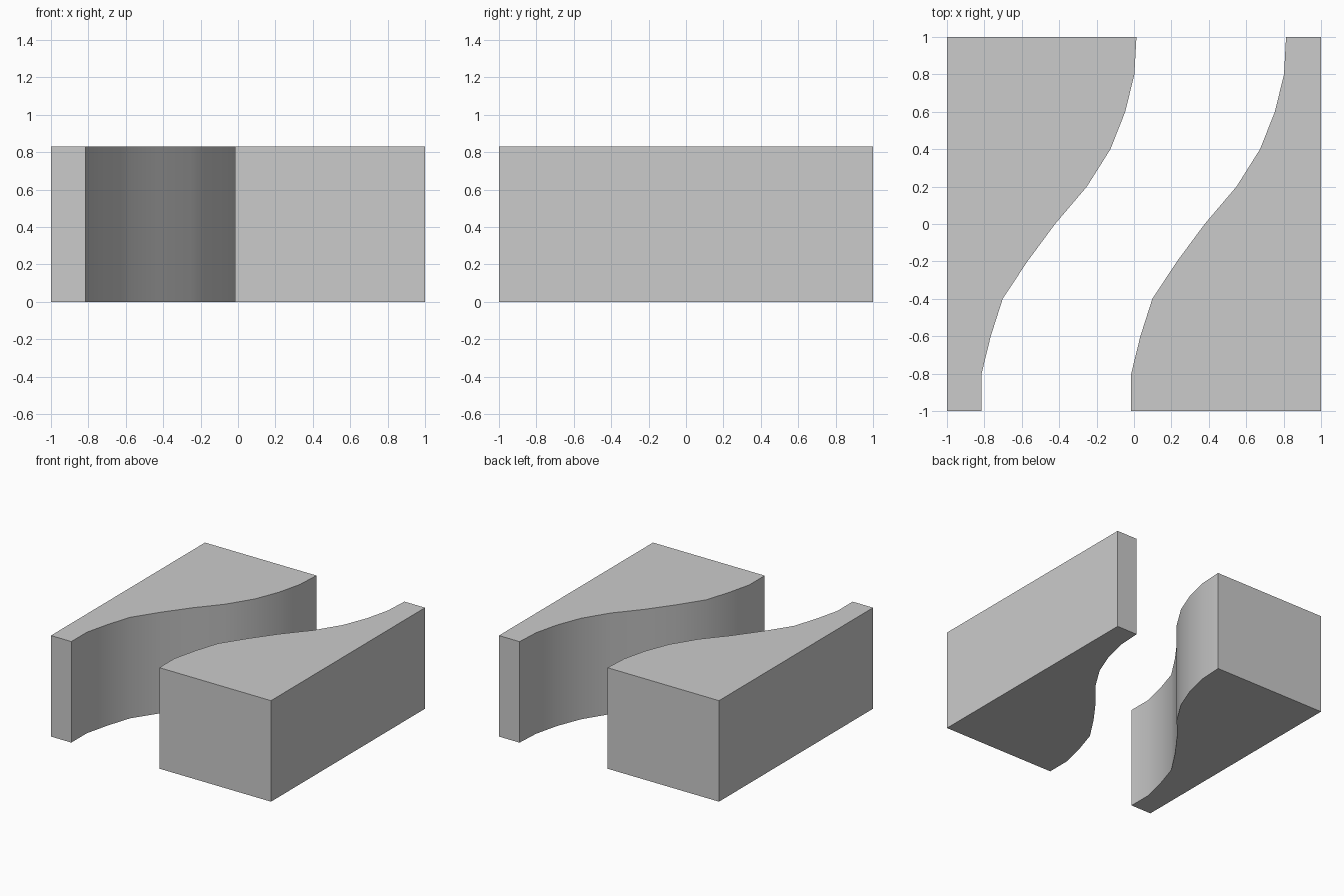
import bpy, bmesh, math

if "Cube" in bpy.data.objects:
    bpy.data.objects.remove(bpy.data.objects["Cube"])

HEIGHT = 0.83
GAP = 0.80  # channel width along x

# S-shaped channel edge: x at evenly spaced y from -1 to 1
EDGE_X = [-0.815, -0.815, -0.766, -0.702, -0.57, -0.422,
          -0.252, -0.126, -0.047, 0.002, 0.013]
edge = [(x, -1 + 0.2 * i) for i, x in enumerate(EDGE_X)]

grey = bpy.data.materials.new("light_grey")
grey.diffuse_color = (0.6, 0.6, 0.6, 1)
grey.use_nodes = True
grey.node_tree.nodes["Principled BSDF"].inputs["Base Color"].default_value = grey.diffuse_color


def bank(name, outline):
    """Extrude a counter-clockwise outline into a solid bank."""
    bm = bmesh.new()
    base = bm.faces.new([bm.verts.new((x, y, 0)) for x, y in outline])
    top = bmesh.ops.extrude_face_region(bm, geom=[base], use_keep_orig=True)
    bmesh.ops.translate(bm, vec=(0, 0, HEIGHT),
                        verts=[v for v in top["geom"] if isinstance(v, bmesh.types.BMVert)])
    bmesh.ops.recalc_face_normals(bm, faces=bm.faces)
    mesh = bpy.data.meshes.new(name)
    bm.to_mesh(mesh)
    bm.free()
    mesh.materials.append(grey)
    obj = bpy.data.objects.new(name, mesh)
    bpy.context.collection.objects.link(obj)
    # smooth curved wall, sharp block edges
    bpy.ops.object.select_all(action='DESELECT')
    obj.select_set(True)
    bpy.context.view_layer.objects.active = obj
    bpy.ops.object.shade_smooth_by_angle(angle=math.radians(30))


# Left and right banks of the open channel
bank("left_bank", [(-1, -1)] + edge + [(-1, 1)])
bank("right_bank", [(1, 1)] + [(x + GAP, y) for x, y in reversed(edge)] + [(1, -1)])
